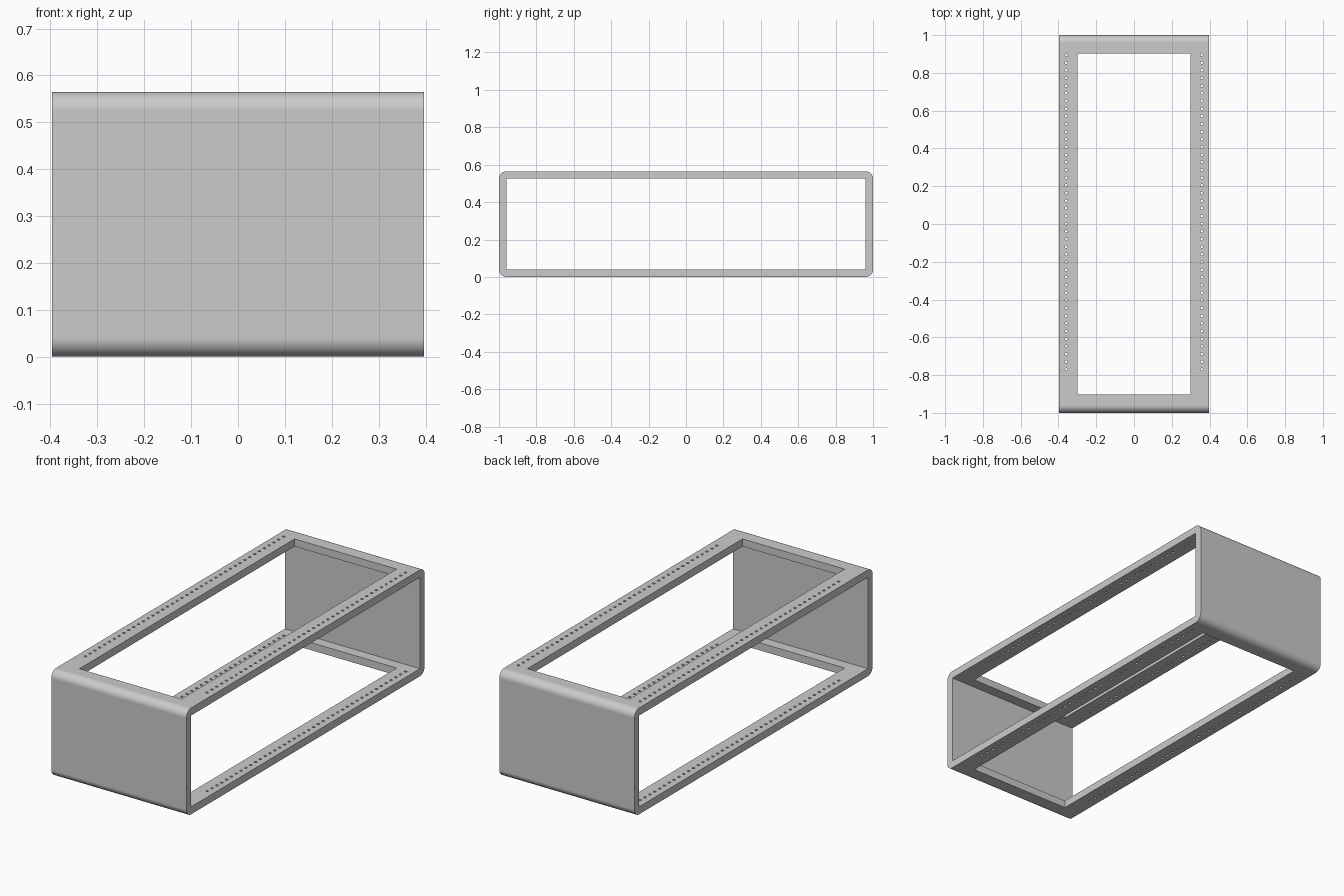
import bpy, bmesh, math
from mathutils import Matrix, Vector

W, L, H = 0.397, 1.0, 0.565      # half width, half length, height
WALL, RADIUS, SEG = 0.04, 0.04, 12

if "Cube" in bpy.data.objects:
    bpy.data.objects.remove(bpy.data.objects["Cube"])

grey = bpy.data.materials.new("light grey metal")
grey.use_nodes = True
colour = (0.6, 0.6, 0.6, 1)
grey.diffuse_color = colour
grey.node_tree.nodes["Principled BSDF"].inputs["Base Color"].default_value = colour


def make_object(name, bm):
    bmesh.ops.recalc_face_normals(bm, faces=bm.faces)
    mesh = bpy.data.meshes.new(name)
    bm.to_mesh(mesh)
    bm.free()
    mesh.materials.append(grey)
    ob = bpy.data.objects.new(name, mesh)
    bpy.context.collection.objects.link(ob)
    return ob


def add_box(bm, size, z):
    m = Matrix.Translation((0, 0, z)) @ Matrix.Diagonal((*size, 1))
    bmesh.ops.create_cube(bm, size=1, matrix=m)


# Solid sleeve body: rounded rectangle swept across the width
bm = bmesh.new()
profile = []
for i, (sy, sz) in enumerate([(1, 1), (-1, 1), (-1, -1), (1, -1)]):
    for k in range(SEG + 1):
        a = math.pi / 2 * (i + k / SEG)
        profile.append(bm.verts.new((
            -W,
            sy * (L - RADIUS) + RADIUS * math.cos(a),
            H / 2 + sz * (H / 2 - RADIUS) + RADIUS * math.sin(a))))
face = bm.faces.new(profile)
swept = bmesh.ops.extrude_face_region(bm, geom=[face], use_keep_orig=True)["geom"]
bmesh.ops.translate(bm, vec=Vector((2 * W, 0, 0)),
                    verts=[v for v in swept if isinstance(v, bmesh.types.BMVert)])
frame = make_object("rack_frame", bm)

# Cutter for the square-cornered space inside the sleeve
bm = bmesh.new()
add_box(bm, (1.2, 2 * (L - WALL), H - 2 * WALL), H / 2)
inner = make_object("inner_cutter", bm)

# Cutter for the top and bottom openings
bm = bmesh.new()
add_box(bm, (0.6, 1.806, 1), H / 2)
opening = make_object("opening_cutter", bm)

# Cutter for the rows of small mounting holes along the rails
bm = bmesh.new()
COUNT, FIRST, LAST = 42, -0.77, 0.895
for i in range(COUNT):
    y = FIRST + (LAST - FIRST) * i / (COUNT - 1)
    for x in (-0.358, 0.358):
        bmesh.ops.create_cone(bm, cap_ends=True, segments=12, radius1=0.007,
                              radius2=0.007, depth=1,
                              matrix=Matrix.Translation((x, y, H / 2)))
holes = make_object("hole_cutter", bm)

# Cut, then discard the cutters
bpy.ops.object.select_all(action="DESELECT")
bpy.context.view_layer.objects.active = frame
frame.select_set(True)
for cutter in (inner, opening, holes):
    cutter.hide_render = True
    mod = frame.modifiers.new("cut", "BOOLEAN")
    mod.operation = "DIFFERENCE"
    mod.solver = "EXACT"
    mod.object = cutter
    bpy.ops.object.modifier_apply(modifier=mod.name)
    bpy.data.objects.remove(cutter)

# Smooth rounded corners, crisp edges, flat sides
bpy.ops.object.shade_smooth_by_angle(angle=math.radians(35))
weighted = frame.modifiers.new("weighted normals", "WEIGHTED_NORMAL")
weighted.keep_sharp = True
